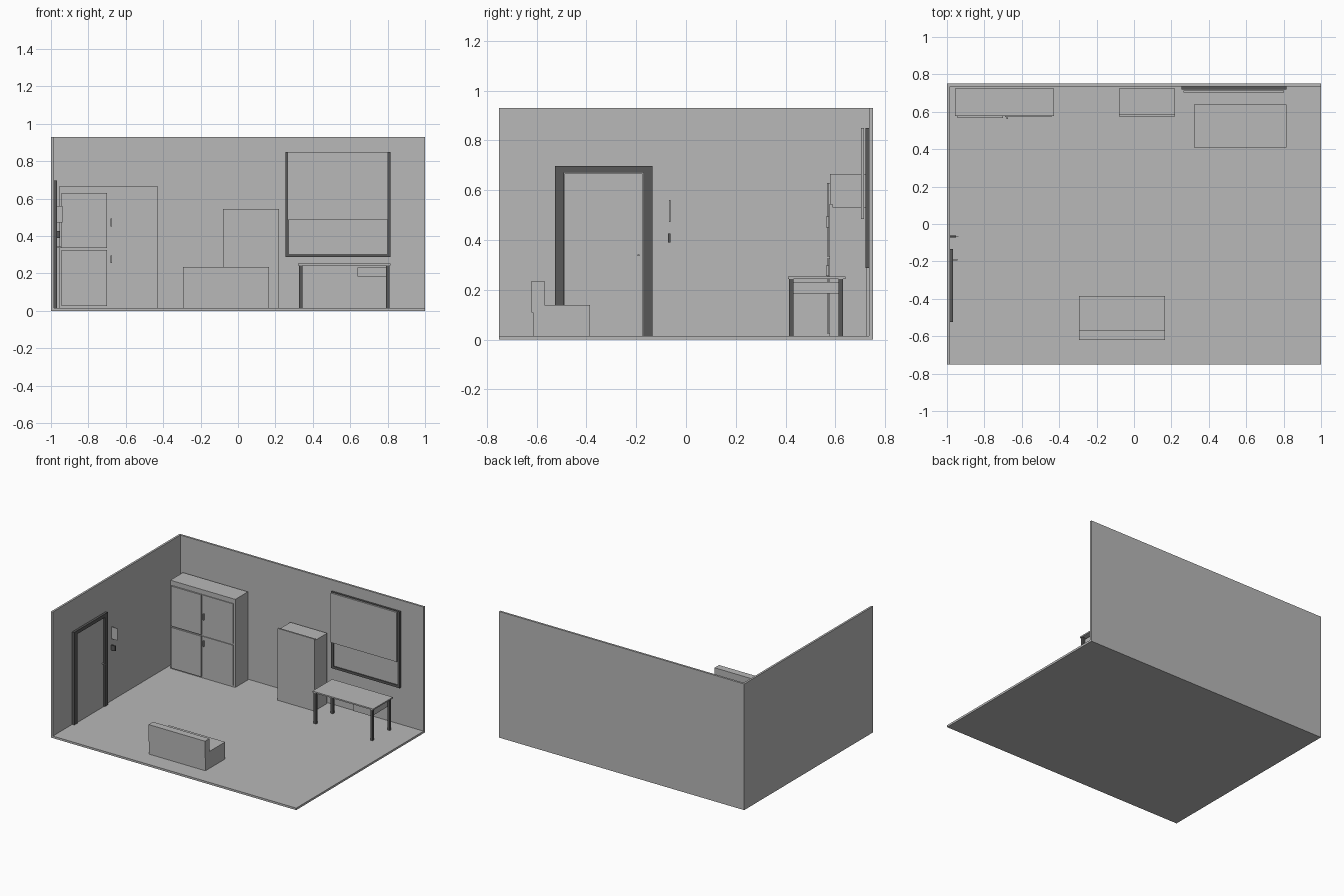
import bpy
import bmesh

cube = bpy.data.objects.get("Cube")
if cube:
    bpy.data.objects.remove(cube, do_unlink=True)


def material(name, value):
    m = bpy.data.materials.new(name)
    m.use_nodes = True
    color = (value, value, value, 1.0)
    m.diffuse_color = color
    m.node_tree.nodes["Principled BSDF"].inputs["Base Color"].default_value = color
    return m


LIGHT = material("light grey", 0.48)
DARK = material("dark grey", 0.098)


def finish(name, bm, mat):
    bmesh.ops.recalc_face_normals(bm, faces=bm.faces)
    mesh = bpy.data.meshes.new(name)
    bm.to_mesh(mesh)
    bm.free()
    mesh.materials.append(mat)
    obj = bpy.data.objects.new(name, mesh)
    bpy.context.collection.objects.link(obj)
    return obj


def box(name, x, y, z, mat=LIGHT):
    """Box from (min, max) ranges on each axis."""
    bm = bmesh.new()
    bmesh.ops.create_cube(bm, size=1.0)
    for v in bm.verts:
        v.co = [r[0] if c < 0 else r[1] for c, r in zip(v.co, (x, y, z))]
    return finish(name, bm, mat)


def extrude_profile(name, points, x, mat=LIGHT):
    """Extrude a (y, z) profile along x."""
    bm = bmesh.new()
    face = bm.faces.new([bm.verts.new((x[0], y, z)) for y, z in points])
    new = bmesh.ops.extrude_face_region(bm, geom=[face])["geom"]
    moved = [g for g in new if isinstance(g, bmesh.types.BMVert)]
    bmesh.ops.translate(bm, vec=(x[1] - x[0], 0, 0), verts=moved)
    return finish(name, bm, mat)


FLOOR = 0.015

# Room shell
box("floor", (-1, 1), (-0.75, 0.75), (0, FLOOR))
box("back_wall", (-0.985, 1), (0.735, 0.75), (FLOOR, 0.93))
box("side_wall", (-1, -0.985), (-0.75, 0.75), (FLOOR, 0.93))

# Door with its frame as one arch profile
extrude_profile("door_frame", [
    (-0.525, FLOOR), (-0.525, 0.698), (-0.135, 0.698), (-0.135, FLOOR),
    (-0.17, FLOOR), (-0.17, 0.672), (-0.49, 0.672), (-0.49, FLOOR)],
    (-0.985, -0.968), DARK)
box("door", (-0.985, -0.974), (-0.488, -0.174), (FLOOR, 0.668))
box("door_handle", (-0.974, -0.945), (-0.194, -0.187), (0.336, 0.343))

# Small fittings beside the door
box("wall_sign", (-0.985, -0.937), (-0.068, -0.063), (0.472, 0.56))
box("wall_switch", (-0.985, -0.953), (-0.072, -0.062), (0.39, 0.427), DARK)

# Wardrobe with four doors
box("wardrobe_body", (-0.957, -0.427), (0.578, 0.725), (FLOOR, 0.665))
for side, x, front in (("right", (-0.945, -0.70), 0.567),
                       ("left", (-0.69, -0.442), 0.572)):
    box("wardrobe_upper_door_" + side, x, (front, 0.578), (0.335, 0.63))
    box("wardrobe_lower_door_" + side, x, (front, 0.578), (0.025, 0.325))
for level, z in (("upper", (0.45, 0.495)), ("lower", (0.255, 0.297))):
    box("wardrobe_handle_" + level, (-0.682, -0.674), (0.562, 0.572), z)

# Low cabinet
box("cabinet_body", (-0.08, 0.22), (0.588, 0.725), (FLOOR, 0.533))
box("cabinet_front", (-0.08, 0.22), (0.576, 0.588), (FLOOR, 0.545))

# Window: frame bars, pane and blind
WX, WZ = (0.255, 0.815), (0.287, 0.85)
WY = (0.72, 0.735)
box("window_bar_right", (WX[0], WX[0] + 0.018), WY, WZ, DARK)
box("window_bar_left", (WX[1] - 0.018, WX[1]), WY, WZ, DARK)
for part, z in (("bottom", (WZ[0], WZ[0] + 0.018)), ("top", (WZ[1] - 0.018, WZ[1]))):
    box("window_bar_" + part, (WX[0] + 0.018, WX[1] - 0.018), WY, z, DARK)
box("window_pane", (0.273, 0.797), (0.727, 0.734), (0.305, 0.832))
box("window_blind", (0.265, 0.803), (0.702, 0.714), (0.485, 0.85))

# Desk
box("desk_top", (0.32, 0.815), (0.41, 0.64), (0.243, 0.253))
for i, x in enumerate(((0.327, 0.346), (0.79, 0.809))):
    for j, y in enumerate(((0.414, 0.432), (0.612, 0.63))):
        box(f"desk_leg_{i * 2 + j + 1}", x, y, (FLOOR, 0.243), DARK)
box("desk_drawer", (0.64, 0.79), (0.43, 0.612), (0.185, 0.232))

# Sofa with its back toward the open side
extrude_profile("sofa", [
    (-0.615, FLOOR), (-0.385, FLOOR), (-0.385, 0.14), (-0.568, 0.14),
    (-0.568, 0.235), (-0.62, 0.235), (-0.62, 0.11), (-0.615, 0.11)],
    (-0.295, 0.165))
